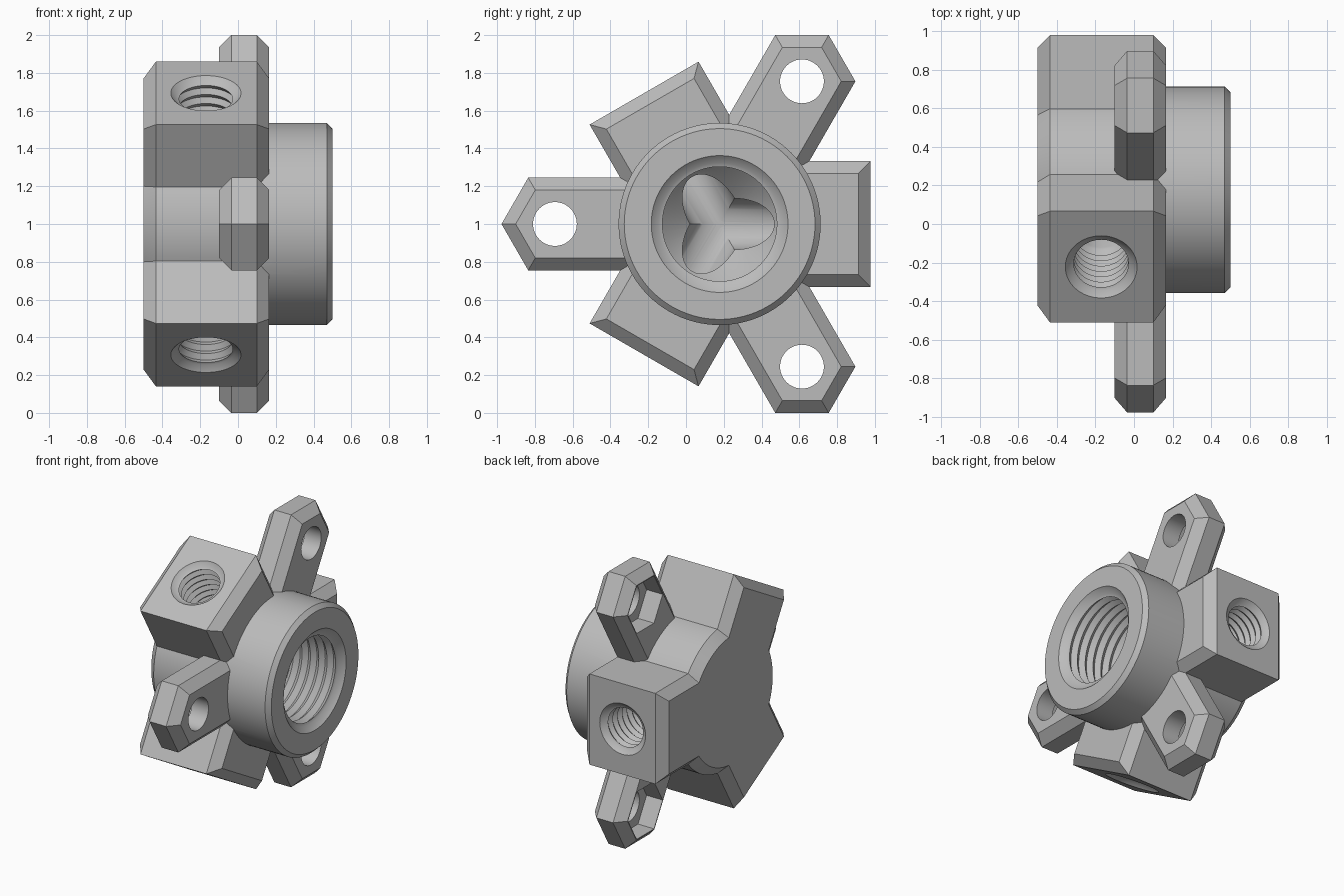
import bpy, bmesh
from math import cos, sin, pi, radians, sqrt
from mathutils import Matrix

default = bpy.data.objects.get("Cube")
if default:
    bpy.data.objects.remove(default, do_unlink=True)

CENTRE = Matrix.Translation((0, 0.178, 1.0))   # hub axis, running along x
BORE_X = -0.17                                 # plane of the side bores
LUG_R = 0.872                                  # bolt circle radius
HALF = 0.245                                   # lug half width
BACK, FRONT, CHAMFER = -0.5, 0.165, 0.065

steel = bpy.data.materials.new("plain grey")
steel.use_nodes = True
grey = (0.5, 0.5, 0.5, 1)
steel.diffuse_color = grey
steel.node_tree.nodes["Principled BSDF"].inputs["Base Color"].default_value = grey


def finish(bm, name, matrix):
    bmesh.ops.recalc_face_normals(bm, faces=bm.faces[:])
    bm.transform(matrix)
    mesh = bpy.data.meshes.new(name)
    bm.to_mesh(mesh)
    bm.free()
    mesh.materials.append(steel)
    ob = bpy.data.objects.new(name, mesh)
    bpy.context.collection.objects.link(ob)
    return ob


def lathe(name, profile, matrix, segs=72):
    """Revolve (x, radius) points about the x axis and cap both ends."""
    bm = bmesh.new()
    rings = [[bm.verts.new((x, r * cos(2 * pi * i / segs), r * sin(2 * pi * i / segs)))
              for i in range(segs)] for x, r in profile]
    for a, b in zip(rings, rings[1:]):
        for i in range(segs):
            j = (i + 1) % segs
            bm.faces.new((a[i], a[j], b[j], b[i]))
    bm.faces.new(rings[0])
    bm.faces.new(rings[-1])
    return finish(bm, name, matrix)


def chamfered_plate(name, outline, x0, x1, matrix):
    """Extrude a (y, z) outline along x and chamfer the rims of both faces."""
    bm = bmesh.new()
    lo = [bm.verts.new((x0, y, z)) for y, z in outline]
    hi = [bm.verts.new((x1, y, z)) for y, z in outline]
    caps = [bm.faces.new(lo), bm.faces.new(hi)]
    n = len(outline)
    for i in range(n):
        j = (i + 1) % n
        bm.faces.new((lo[i], lo[j], hi[j], hi[i]))
    bmesh.ops.recalc_face_normals(bm, faces=bm.faces[:])
    rims = [e for f in caps for e in f.edges]
    bmesh.ops.bevel(bm, geom=rims, offset=CHAMFER, offset_type='OFFSET',
                    segments=1, affect='EDGES', profile=0.5)
    return finish(bm, name, matrix)


def combine(target, tool, operation):
    mod = target.modifiers.new("join", 'BOOLEAN')
    mod.operation = operation
    mod.solver = 'EXACT'
    mod.object = tool
    bpy.context.view_layer.objects.active = target
    bpy.ops.object.modifier_apply(modifier=mod.name)
    bpy.data.objects.remove(tool, do_unlink=True)


def thread(start, end, crest, root, turns):
    """Zigzag profile of thread ridges between two positions."""
    step = (end - start) / (2 * turns)
    return [(start + k * step, root if k % 2 else crest) for k in range(2 * turns + 1)]


def around(angle):
    return CENTRE @ Matrix.Rotation(radians(angle), 4, 'X')


# Round hub with its front collar
body = lathe("hub_body", [(BACK, 0.47), (BACK + CHAMFER, 0.535), (0.47, 0.535), (0.5, 0.505)],
             CENTRE, 96)

# Three square port blocks
for angle in (0, 120, 240):
    block = chamfered_plate("port_block", [(0.1, -0.333), (0.8, -0.333), (0.8, 0.333), (0.1, 0.333)],
                            BACK, FRONT, around(angle))
    combine(body, block, 'UNION')

# Main threaded bore with a conical floor
main = [(0.52, 0.382), (0.462, 0.324)] + thread(0.455, -0.02, 0.303, 0.33, 7) + [(-0.3, 0.004)]
combine(body, lathe("main_bore", main, CENTRE, 96), 'DIFFERENCE')

# Threaded side bores meeting in the middle
port = [(-0.02, 0.137), (0.36, 0.137)] + thread(0.38, 0.765, 0.142, 0.163, 7) \
    + [(0.77, 0.156), (0.82, 0.206)]
for angle in (0, 120, 240):
    place = around(angle) @ Matrix.Translation((BORE_X, 0, 0)) @ Matrix.Rotation(pi / 2, 4, 'Z')
    combine(body, lathe("side_bore", port, place, 64), 'DIFFERENCE')

# Three pointed mounting lugs with a bolt hole and a nut pocket behind
parts = [body]
shoulder = LUG_R + HALF / sqrt(3)
tip = LUG_R + 2 * HALF / sqrt(3)
for angle, where in ((60, "upper"), (180, "front"), (300, "lower")):
    lug = chamfered_plate(where + "_mounting_lug",
                          [(0.42, -HALF), (shoulder, -HALF), (tip, 0), (shoulder, HALF), (0.42, HALF)],
                          -0.1, FRONT, around(angle))
    seat = around(angle) @ Matrix.Translation((0, LUG_R, 0))
    combine(lug, lathe("bolt_hole", [(-0.2, 0.116), (0.3, 0.116)], seat, 48), 'DIFFERENCE')
    combine(lug, lathe("nut_pocket", [(-0.2, 0.2), (0.03, 0.2)], seat, 6), 'DIFFERENCE')
    parts.append(lug)

# Smooth round walls, keep machined edges sharp
for ob in parts:
    bpy.ops.object.select_all(action='DESELECT')
    ob.select_set(True)
    bpy.context.view_layer.objects.active = ob
    bpy.ops.object.shade_smooth_by_angle(angle=radians(30))
